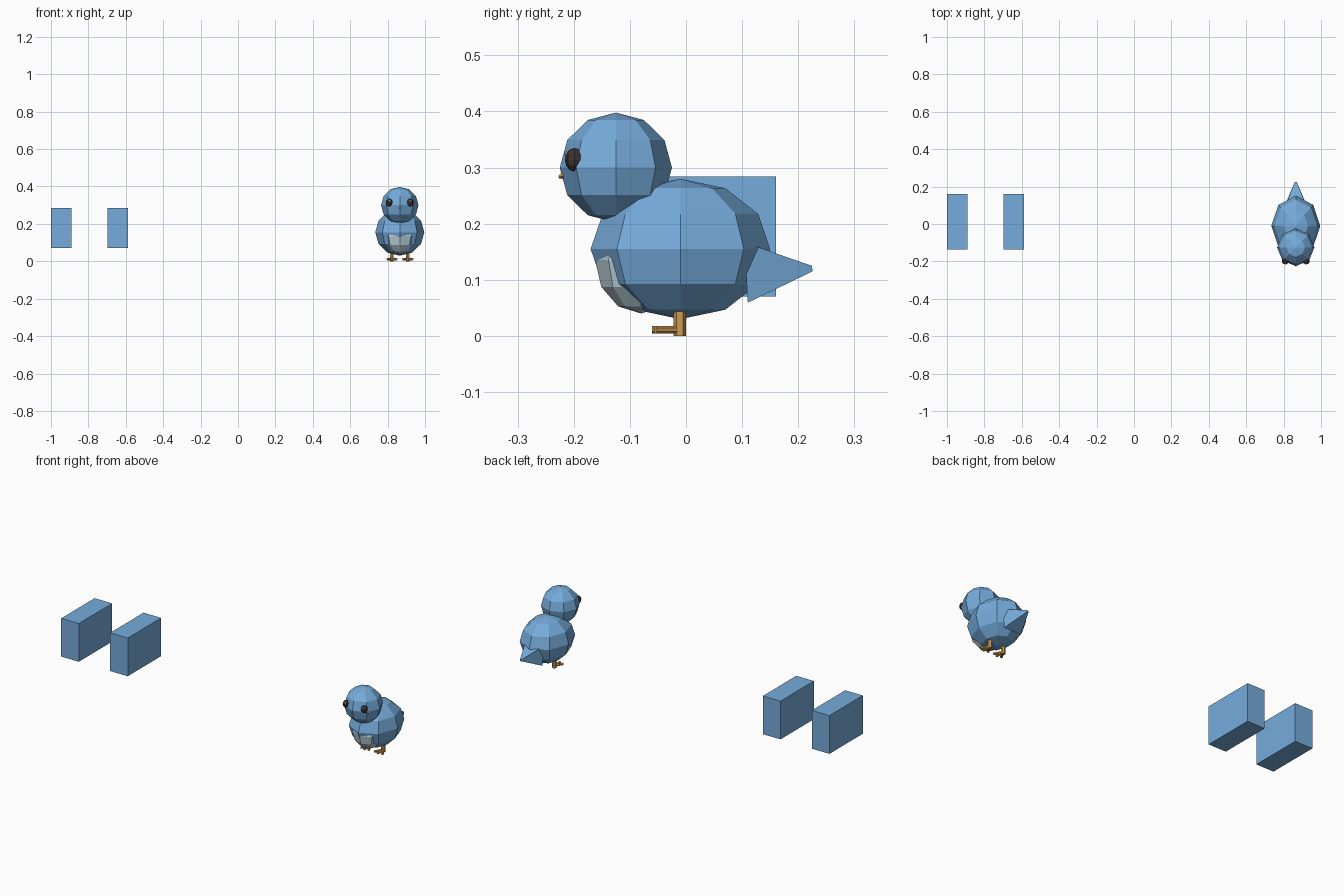
import bpy, bmesh, math
from mathutils import Matrix, Vector

if "Cube" in bpy.data.objects:
    bpy.data.objects.remove(bpy.data.objects["Cube"])


def material(name, rgb):
    m = bpy.data.materials.new(name)
    m.diffuse_color = (*rgb, 1)
    m.use_nodes = True
    m.node_tree.nodes["Principled BSDF"].inputs["Base Color"].default_value = m.diffuse_color
    return m


BLUE = material("blue", (0.18, 0.41, 0.71))
PALE = material("pale breast", (0.50, 0.64, 0.72))
DARK = material("dark eye", (0.045, 0.033, 0.03))
WHITE = material("eye glint", (0.75, 0.8, 0.85))
ORANGE = material("orange", (0.60, 0.33, 0.08))
CX = 0.865  # bird centre line


def finish(bm, name, mat):
    bmesh.ops.recalc_face_normals(bm, faces=bm.faces)
    me = bpy.data.meshes.new(name)
    bm.to_mesh(me)
    bm.free()
    me.materials.append(mat)
    ob = bpy.data.objects.new(name, me)
    bpy.context.collection.objects.link(ob)
    return ob


def ball(name, mat, centre, radii, segments=8, rings=6):
    bm = bmesh.new()
    bmesh.ops.create_uvsphere(bm, u_segments=segments, v_segments=rings, radius=1)
    bmesh.ops.scale(bm, vec=radii, verts=bm.verts)
    bmesh.ops.translate(bm, vec=centre, verts=bm.verts)
    return finish(bm, name, mat)


def taper(name, mat, start, end, r1, r2, sides, turn=0.0):
    """Straight or tapered prism between two points."""
    a, b = Vector(start), Vector(end)
    d = b - a
    bm = bmesh.new()
    bmesh.ops.create_cone(bm, cap_ends=True, segments=sides,
                          radius1=r1, radius2=r2, depth=d.length)
    rot = d.to_track_quat('Z', 'Y').to_matrix().to_4x4()
    bm.transform(Matrix.Translation((a + b) / 2) @ rot @ Matrix.Rotation(turn, 4, 'Z'))
    return finish(bm, name, mat)


def box(name, mat, lo, hi):
    lo, hi = Vector(lo), Vector(hi)
    bm = bmesh.new()
    bmesh.ops.create_cube(bm, size=1)
    bmesh.ops.scale(bm, vec=hi - lo, verts=bm.verts)
    bmesh.ops.translate(bm, vec=(lo + hi) / 2, verts=bm.verts)
    return finish(bm, name, mat)


# Two separate wing blocks
for name, x in (("wing_block_left", -1.0), ("wing_block_right", -0.697)):
    box(name, BLUE, (x, -0.135, 0.07), (x + 0.109, 0.16, 0.284))

# Body, breast and head
ball("body", BLUE, (CX, -0.01, 0.155), (0.131, 0.16, 0.125))
ball("breast", PALE, (CX, -0.08, 0.135), (0.085, 0.082, 0.095))
ball("head", BLUE, (CX, -0.125, 0.30), (0.10, 0.10, 0.098))

# Tail and beak
taper("tail", BLUE, (CX, 0.107, 0.113), (CX, 0.225, 0.120), 0.076, 0.007, 4, math.pi / 4)
taper("beak", ORANGE, (CX, -0.205, 0.29), (CX, -0.227, 0.283), 0.015, 0.002, 4)

# Mirrored eyes, legs and toes
for side, s in (("left", -1), ("right", 1)):
    ball("eye_" + side, DARK, (CX + s * 0.056, -0.199, 0.314), (0.019, 0.017, 0.021), 8, 6)
    ball("glint_" + side, WHITE, (CX + s * 0.053, -0.213, 0.324), (0.005, 0.004, 0.005), 6, 4)
    lx = CX + s * 0.042
    taper("leg_" + side, ORANGE, (lx, -0.011, 0), (lx, -0.011, 0.045), 0.011, 0.011, 6)
    for i, deg in enumerate((-30, 0, 30)):
        a = math.radians(deg)
        end = (lx + 0.05 * math.sin(a), -0.011 - 0.05 * math.cos(a), 0.011)
        taper(f"toe_{side}_{i}", ORANGE, (lx, -0.011, 0.011), end, 0.007, 0.007, 6)
